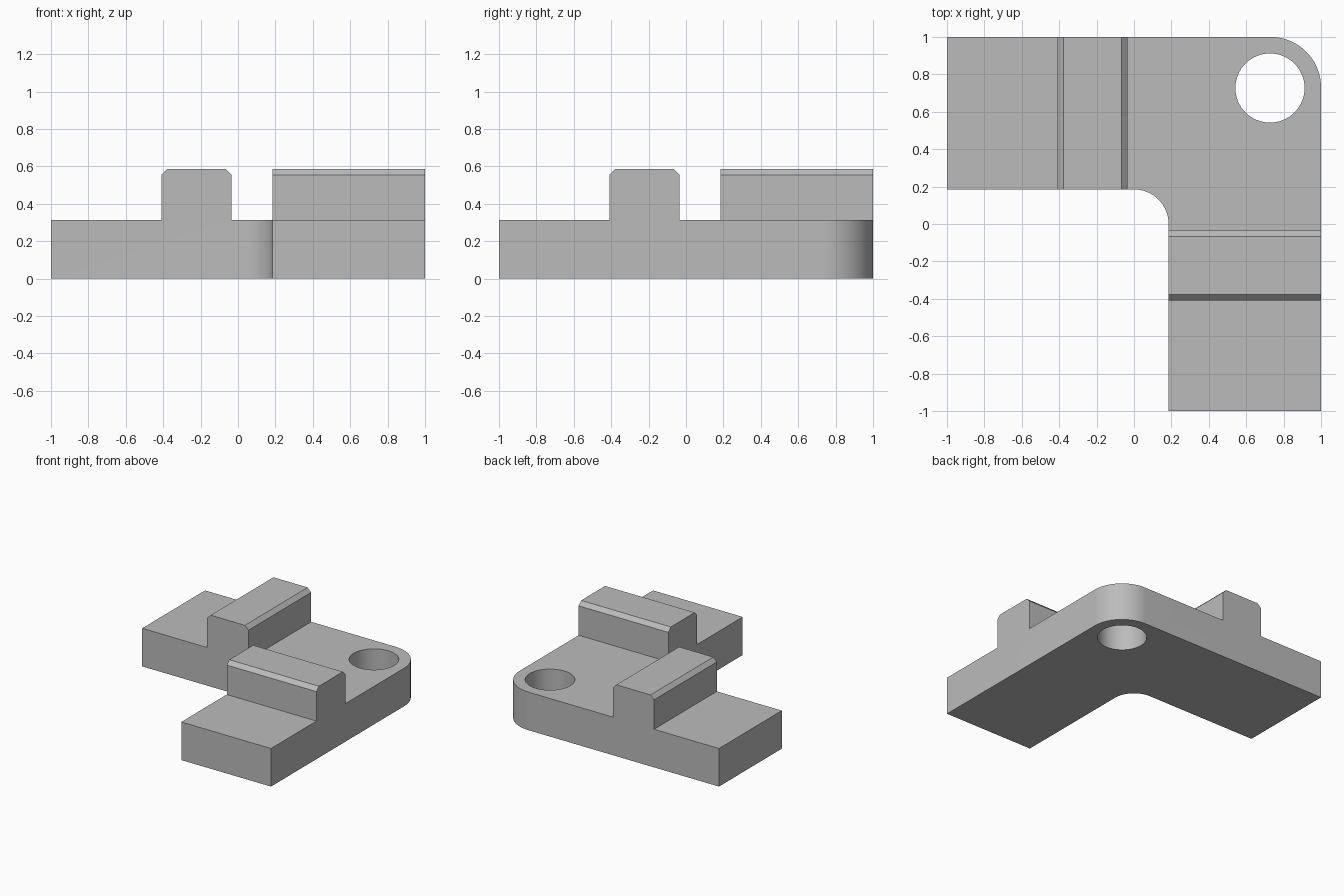
import bpy
import bmesh
from math import cos, sin, pi
from mathutils import Vector

cube = bpy.data.objects.get("Cube")
if cube:
    bpy.data.objects.remove(cube, do_unlink=True)

PLATE_TOP, RIB_TOP, CHAMFER = 0.313, 0.587, 0.032
ARM_EDGE = 0.185            # inner edge of both arms
OUTER_R, INNER_R = 0.27, 0.185
HOLE_AT, HOLE_R = 0.727, 0.185
RIB = (-0.41, -0.035)       # extent of each rib along its arm

grey = bpy.data.materials.new("plain grey")
grey.use_nodes = True
colour = (0.5, 0.5, 0.5, 1)
grey.diffuse_color = colour
grey.node_tree.nodes["Principled BSDF"].inputs["Base Color"].default_value = colour


def arc(centre, radius, start, end, steps=24):
    """Points on a quarter arc, angles in quarter turns."""
    angles = [(start + (end - start) * i / steps) * pi / 2 for i in range(steps + 1)]
    return [(centre + radius * cos(a), centre + radius * sin(a)) for a in angles]


def is_top(face):
    return face.normal.z > 0.99


# L-shaped plate with a rounded outer corner and an inner fillet
outline = [(-1, ARM_EDGE)]
outline += arc(ARM_EDGE - INNER_R, INNER_R, 1, 0)
outline += [(ARM_EDGE, -1), (1, -1)]
outline += arc(1 - OUTER_R, OUTER_R, 0, 1)
outline += [(-1, 1)]

bm = bmesh.new()
base = bm.faces.new([bm.verts.new((x, y, 0)) for x, y in outline])
raised = bmesh.ops.extrude_face_region(bm, geom=[base], use_keep_orig=True)["geom"]
bmesh.ops.translate(bm, vec=(0, 0, PLATE_TOP),
                    verts=[v for v in raised if isinstance(v, bmesh.types.BMVert)])
bmesh.ops.recalc_face_normals(bm, faces=bm.faces)

# Split both arms at the rib limits
for axis in (Vector((1, 0, 0)), Vector((0, 1, 0))):
    for limit in RIB:
        bmesh.ops.bisect_plane(bm, geom=bm.verts[:] + bm.edges[:] + bm.faces[:],
                               plane_co=axis * limit, plane_no=axis)

# Raise the ribs
bm.normal_update()
middle = sum(RIB) / 2
strips = [f for f in bm.faces if is_top(f)
          and min(abs(c - middle) for c in f.calc_center_bounds()[:2]) < 0.02]
ribs = bmesh.ops.extrude_face_region(bm, geom=strips)["geom"]
bmesh.ops.translate(bm, vec=(0, 0, RIB_TOP - PLATE_TOP),
                    verts=[v for v in ribs if isinstance(v, bmesh.types.BMVert)])
bmesh.ops.delete(bm, geom=[f for f in strips if f.is_valid], context="FACES_ONLY")

# Chamfer the long top edges of the ribs
long_edges = [e for e in bm.edges
              if min(v.co.z for v in e.verts) > RIB_TOP - 0.001 and e.calc_length() > 0.6]
bmesh.ops.bevel(bm, geom=long_edges, offset=CHAMFER, segments=1, affect="EDGES")

# Merge coplanar pieces so the sides stay clean
bmesh.ops.dissolve_limit(bm, angle_limit=0.01, verts=bm.verts, edges=bm.edges)
bmesh.ops.recalc_face_normals(bm, faces=bm.faces)
mesh = bpy.data.meshes.new("corner_bracket")
bm.to_mesh(mesh)
bm.free()
bracket = bpy.data.objects.new("corner_bracket", mesh)
bpy.context.collection.objects.link(bracket)
mesh.materials.append(grey)

# Round hole near the outer corner
bpy.ops.mesh.primitive_cylinder_add(vertices=64, radius=HOLE_R, depth=1,
                                    location=(HOLE_AT, HOLE_AT, PLATE_TOP / 2))
cutter = bpy.context.object
cutter.name = "hole_cutter"
cutter.hide_render = True
cutter.data.materials.append(grey)
hole = bracket.modifiers.new("hole", "BOOLEAN")
hole.operation = "DIFFERENCE"
hole.solver = "EXACT"
hole.object = cutter

bpy.ops.object.select_all(action="DESELECT")
bracket.select_set(True)
bpy.context.view_layer.objects.active = bracket
bpy.ops.object.modifier_apply(modifier=hole.name)
bpy.data.objects.remove(cutter, do_unlink=True)
bpy.ops.object.shade_smooth_by_angle(angle=pi / 6)
